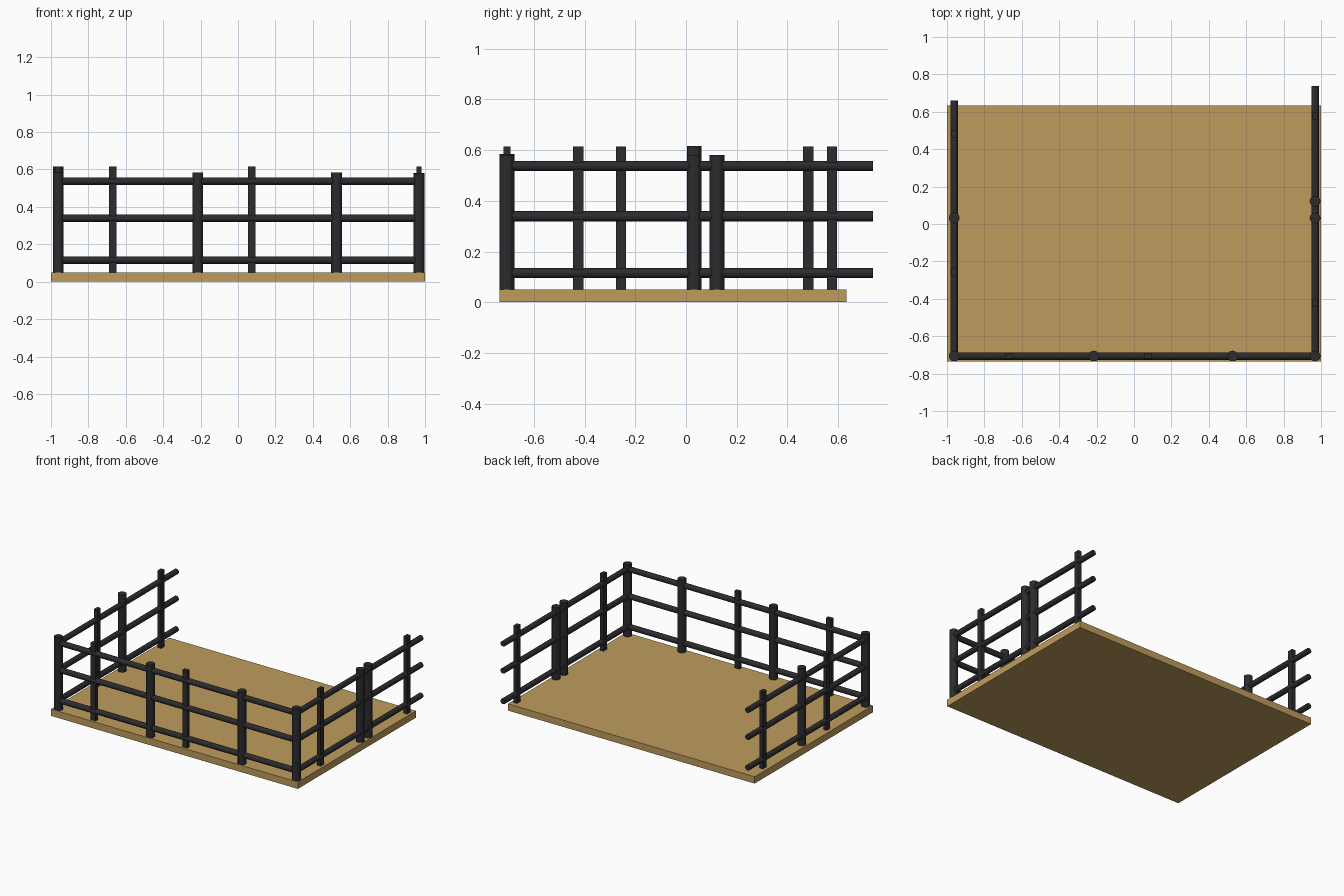
import bpy
from math import pi

if "Cube" in bpy.data.objects:
    bpy.data.objects.remove(bpy.data.objects["Cube"])


def material(name, color):
    m = bpy.data.materials.new(name)
    m.diffuse_color = color
    m.use_nodes = True
    m.node_tree.nodes["Principled BSDF"].inputs["Base Color"].default_value = m.diffuse_color
    return m


wood = material("wood", (0.52, 0.33, 0.11, 1))
iron = material("dark_iron", (0.025, 0.025, 0.028, 1))


def box(name, lo, hi, mat):
    bpy.ops.mesh.primitive_cube_add(size=1, location=[(a + b) / 2 for a, b in zip(lo, hi)])
    ob = bpy.context.object
    ob.name = name
    ob.scale = [b - a for a, b in zip(lo, hi)]
    bpy.ops.object.transform_apply(location=False, rotation=False, scale=True)
    ob.data.materials.append(mat)


def tube(name, center, radius, length, rotation=(0, 0, 0)):
    bpy.ops.mesh.primitive_cylinder_add(vertices=12, radius=radius, depth=length,
                                        location=center, rotation=rotation)
    ob = bpy.context.object
    ob.name = name
    ob.data.materials.append(iron)


LEFT, RIGHT, FRONT = -0.961, 0.968, -0.706
BASE = 0.04

# Platform
box("platform", (-1, -0.735, 0), (1, 0.633, 0.05), wood)

# Three levels of rails on the front, left and right
for i, z in enumerate((0.115, 0.339, 0.537)):
    tube(f"front_rail_{i}", ((LEFT + RIGHT) / 2, FRONT, z), 0.02, RIGHT - LEFT, (0, pi / 2, 0))
    for side, x, end in (("left", LEFT, 0.66), ("right", RIGHT, 0.737)):
        tube(f"{side}_rail_{i}", (x, (FRONT + end) / 2, z), 0.02, end - FRONT, (pi / 2, 0, 0))

# Round main posts: x, y, top
posts = [(LEFT, FRONT, 0.585), (-0.215, FRONT, 0.585), (0.527, FRONT, 0.585),
         (RIGHT, FRONT, 0.578), (RIGHT, 0.122, 0.58), (RIGHT, 0.032, 0.58),
         (LEFT, 0.032, 0.616)]
for i, (x, y, top) in enumerate(posts):
    tube(f"round_post_{i}", (x, y, (BASE + top) / 2), 0.029, top - BASE)

# Thin rectangular posts between the main posts
thin = [(-0.67, FRONT, True), (0.073, FRONT, True), (LEFT, -0.257, False),
        (LEFT, 0.482, False), (RIGHT, -0.425, False), (RIGHT, 0.575, False)]
for i, (x, y, along_x) in enumerate(thin):
    dx, dy = (0.02, 0.014) if along_x else (0.014, 0.02)
    box(f"thin_post_{i}", (x - dx, y - dy, BASE), (x + dx, y + dy, 0.615), iron)
